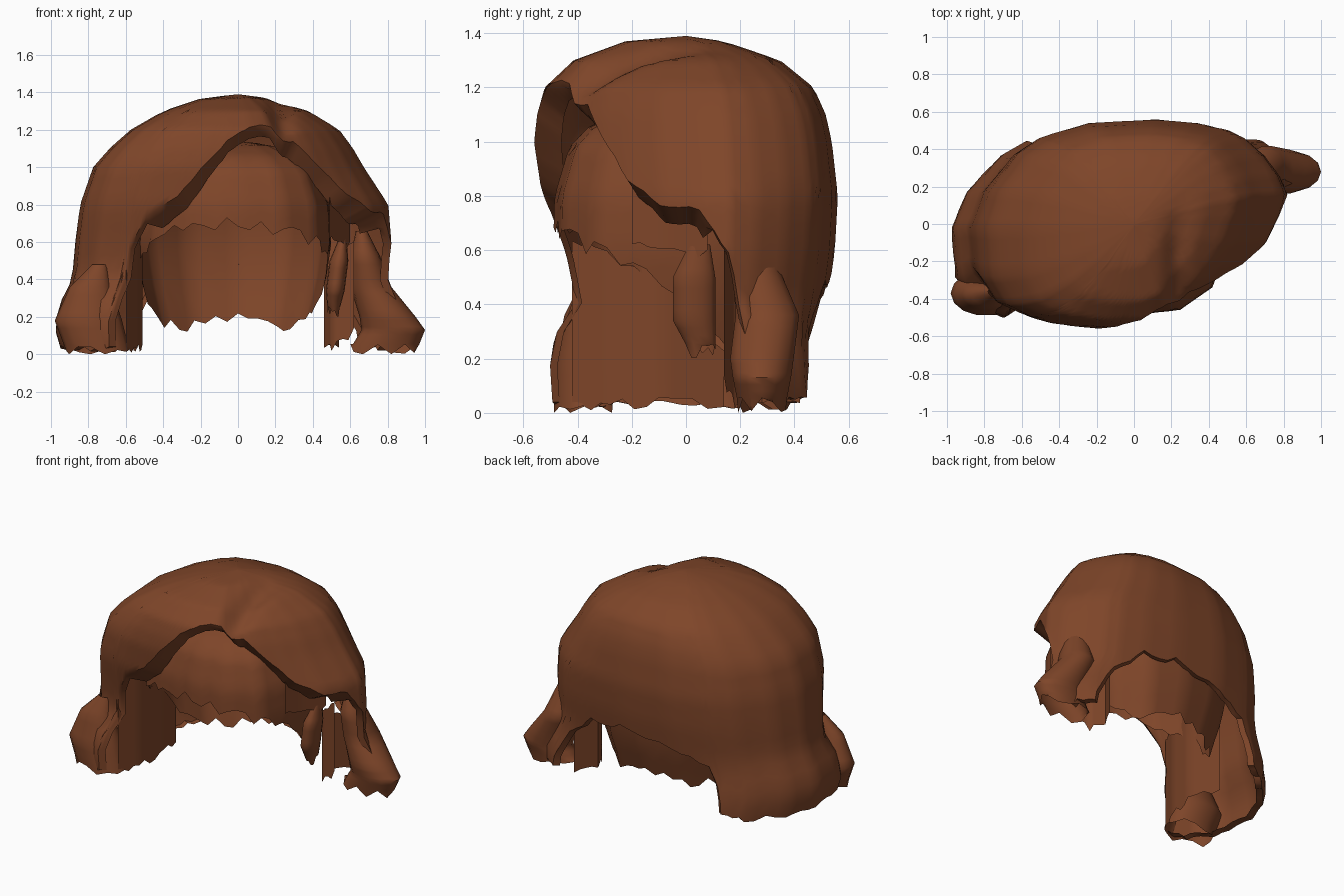
import bpy, bmesh, math, random
from mathutils import Vector

if "Cube" in bpy.data.objects:
    bpy.data.objects.remove(bpy.data.objects["Cube"])

random.seed(4)
mat = bpy.data.materials.new("auburn_hair")
mat.diffuse_color = (0.21, 0.06, 0.022, 1)
mat.use_nodes = True
mat.node_tree.nodes["Principled BSDF"].inputs["Base Color"].default_value = mat.diffuse_color


def lerp_table(table, z):
    """Interpolate rows (z, a, b, ...) listed from the top down."""
    if z >= table[0][0]:
        return table[0][1:]
    for p, q in zip(table, table[1:]):
        if z >= q[0]:
            t = (p[0] - z) / (p[0] - q[0])
            return [a + (b - a) * t for a, b in zip(p[1:], q[1:])]
    return table[-1][1:]


def finish(name, bm):
    bmesh.ops.recalc_face_normals(bm, faces=bm.faces)
    me = bpy.data.meshes.new(name)
    bm.to_mesh(me)
    bm.free()
    me.materials.append(mat)
    ob = bpy.data.objects.new(name, me)
    bpy.context.collection.objects.link(ob)
    bpy.context.view_layer.objects.active = ob
    ob.select_set(True)
    bpy.ops.object.shade_smooth_by_angle(angle=math.radians(50))
    ob.select_set(False)
    return ob


def grid(bm, rows, closed):
    """Skin rows of points with quads."""
    vs = [[bm.verts.new(p) for p in r] for r in rows]
    n = len(vs[0])
    for a, b in zip(vs, vs[1:]):
        for i in range(n if closed else n - 1):
            j = (i + 1) % n
            bm.faces.new((a[i], a[j], b[j], b[i]))
    return vs


def dome(name, outline, scales, top, rows, per, ragged, rolls=(), part=0.0):
    """Dome whose plan outline is (x, y, hem height), scaled by height."""
    cols = []
    n = len(outline)
    for i in range(n):
        p, q = Vector(outline[i]), Vector(outline[(i + 1) % n])
        for k in range(per):
            c = p.lerp(q, k / per)
            amount = ragged * (0.3 if part and c.z > 0.7 else 1)
            c.z = max(0.01, c.z + random.uniform(-amount, amount))
            cols.append(c)

    def place(c, z, shrink=1.0):
        left, right, front, back = lerp_table(scales, z)
        x = c.x * (right if c.x > 0 else left) * shrink
        y = c.y * (back if c.y > 0 else front) * shrink
        if part and y < 0.15 and z > 1:        # groove along the parting
            fade = min(1, (0.15 - y) / 0.3)
            z -= part * fade * math.exp(-((x - 0.23) / 0.06) ** 2)
        return Vector((x, y, z))

    rings = []
    for r in range(1, rows + 1):
        s = (r / rows) ** 1.6
        rings.append([place(c, top - (top - c.z) * s) for c in cols])
    for roll in rolls:              # hem turned inwards where it is cut high
        rings.append([place(c, c.z - roll * 0.35 * (c.z > 0.7),
                            1 - (roll if c.z > 0.7 else roll * 0.3)) for c in cols])
    bm = bmesh.new()
    vs = grid(bm, rings, True)
    apex = bm.verts.new((0, 0, top))
    for i in range(len(cols)):
        bm.faces.new((apex, vs[0][i], vs[0][(i + 1) % len(cols)]))
    return finish(name, bm)


def lock(name, path, ragged=0.03, sides=14):
    """Tapered strand: path of (x, y, z, x radius, y radius)."""
    rows = []
    for k in range(len(path) - 1):
        for m in range(4):
            rows.append([a + (b - a) * m / 4 for a, b in zip(path[k], path[k + 1])])
    rows.append(path[-1])
    rings = []
    for x, y, z, rx, ry in rows:
        rings.append([Vector((x + rx * math.cos(a), y + ry * math.sin(a), z))
                      for a in (2 * math.pi * i / sides for i in range(sides))])
    for v in rings[-1]:
        v.z = max(0.0, v.z + random.uniform(-ragged, ragged))
    bm = bmesh.new()
    grid(bm, rings, True)
    return finish(name, bm)


def sheet(name, path, tops, bottoms, ragged=0.025):
    """Hanging strip following a plan path."""
    pts = []
    for k in range(len(path) - 1):
        for m in range(4):
            t = m / 4
            pts.append([a + (b - a) * t for a, b in zip(
                (*path[k], tops[k], bottoms[k]), (*path[k + 1], tops[k + 1], bottoms[k + 1]))])
    pts.append([*path[-1], tops[-1], bottoms[-1]])
    ends = [(p[2] + random.uniform(-ragged, ragged),
             max(0, p[3] + random.uniform(-ragged, ragged))) for p in pts]
    rows = [[Vector((p[0], p[1], e[0] + (e[1] - e[0]) * r / 4))
             for p, e in zip(pts, ends)] for r in range(5)]
    bm = bmesh.new()
    grid(bm, rows, False)
    return finish(name, bm)


# outer hair: side-parted dome, open at the face, long on the left
outer_outline = [
    (0.30, -0.50, 1.24), (0.10, -0.55, 1.22), (-0.08, -0.56, 1.14), (-0.22, -0.56, 1.00),
    (-0.34, -0.55, 0.84), (-0.50, -0.53, 0.74), (-0.58, -0.51, 0.55), (-0.63, -0.49, 0.04),
    (-0.76, -0.43, 0.03), (-0.85, -0.28, 0.03), (-0.87, -0.02, 0.03), (-0.80, 0.18, 0.03),
    (-0.64, 0.38, 0.03), (-0.52, 0.46, 0.06), (-0.46, 0.48, 0.36), (-0.25, 0.54, 0.44),
    (0.12, 0.56, 0.50), (0.35, 0.54, 0.48), (0.52, 0.50, 0.34), (0.60, 0.46, 0.04),
    (0.70, 0.37, 0.04), (0.78, 0.26, 0.18), (0.82, 0.16, 0.60), (0.79, 0.05, 0.75),
    (0.72, -0.10, 0.77), (0.62, -0.22, 0.86), (0.52, -0.31, 1.02), (0.42, -0.38, 1.15)]
# height, then scale to the left, right, front and back
outer_scales = [
    (1.39, 0, 0, 0, 0), (1.37, .22, .20, .40, .25), (1.30, .46, .46, .74, .62),
    (1.20, .66, .66, .93, .84), (1.10, .79, .75, .98, .92), (1.00, .89, .82, 1.0, .96),
    (0.80, .97, .98, .97, 1.0), (0.60, 1.0, 1.0, .87, .98), (0.40, 1.02, 1.0, .80, .93),
    (0.28, 1.09, 1.08, .98, .91), (0.15, 1.13, 1.16, 1.02, .95), (0.0, 1.08, 1.12, 1.0, .98)]
dome("outer_hair", outer_outline, outer_scales, 1.39, 24, 4, 0.02, (0.07, 0.18), 0.05)

# scalp cap under the outer hair, lower at the nape
cap_outline = [
    (0.0, -0.49, 0.70), (-0.25, -0.46, 0.68), (-0.45, -0.34, 0.63), (-0.54, -0.15, 0.52),
    (-0.55, 0.08, 0.30), (-0.48, 0.30, 0.16), (-0.28, 0.46, 0.15), (0.0, 0.52, 0.19),
    (0.26, 0.48, 0.15), (0.44, 0.32, 0.16), (0.50, 0.08, 0.30), (0.49, -0.15, 0.52),
    (0.42, -0.34, 0.60), (0.25, -0.46, 0.66)]
cap_scales = [
    (1.14, 0, 0, 0, 0), (1.12, .35, .35, .40, .40), (1.06, .60, .64, .72, .72),
    (0.98, .77, .84, .88, .86), (0.8, .94, .98, .99, .98), (0.6, 1, 1, 1, 1),
    (0.4, .94, .94, .95, .95), (0.15, .82, .80, .85, .80)]
dome("scalp_cap", cap_outline, cap_scales, 1.14, 14, 4, 0.035)

# right side lock, hidden at the root and flaring out to a tip
lock("right_outer_lock", [(.66, .26, .66, .03, .04), (.68, .26, .52, .08, .09),
                          (.71, .30, .36, .11, .12), (.80, .28, .20, .15, .12),
                          (.83, .28, .13, .17, .11), (.78, .28, .03, .18, .09)])
# inner wisps beside the face
lock("right_ear_wisp", [(.56, .05, .62, .02, .04), (.54, .03, .50, .05, .08),
                        (.52, .03, .34, .05, .08), (.51, .06, .23, .03, .05)])
lock("left_front_lock", [(-.74, -.36, .48, .04, .03), (-.79, -.38, .36, .11, .07),
                         (-.80, -.37, .18, .18, .12), (-.75, -.38, .02, .17, .11)])
# strands lining the inside of the long side hair
sheet("left_inner_strand", [(-.60, -.42), (-.54, -.28), (-.51, -.10), (-.56, .14)],
      [.62, .66, .62, .50], [.03, .03, .04, .03])
sheet("right_inner_strand", [(.62, .14), (.50, .18), (.46, .28), (.54, .42)],
      [.60, .50, .45, .40], [.12, .04, .03, .03])
sheet("right_temple_strand", [(.49, -.20), (.53, -.08), (.60, .08)],
      [.85, .80, .80], [.64, .62, .58])
